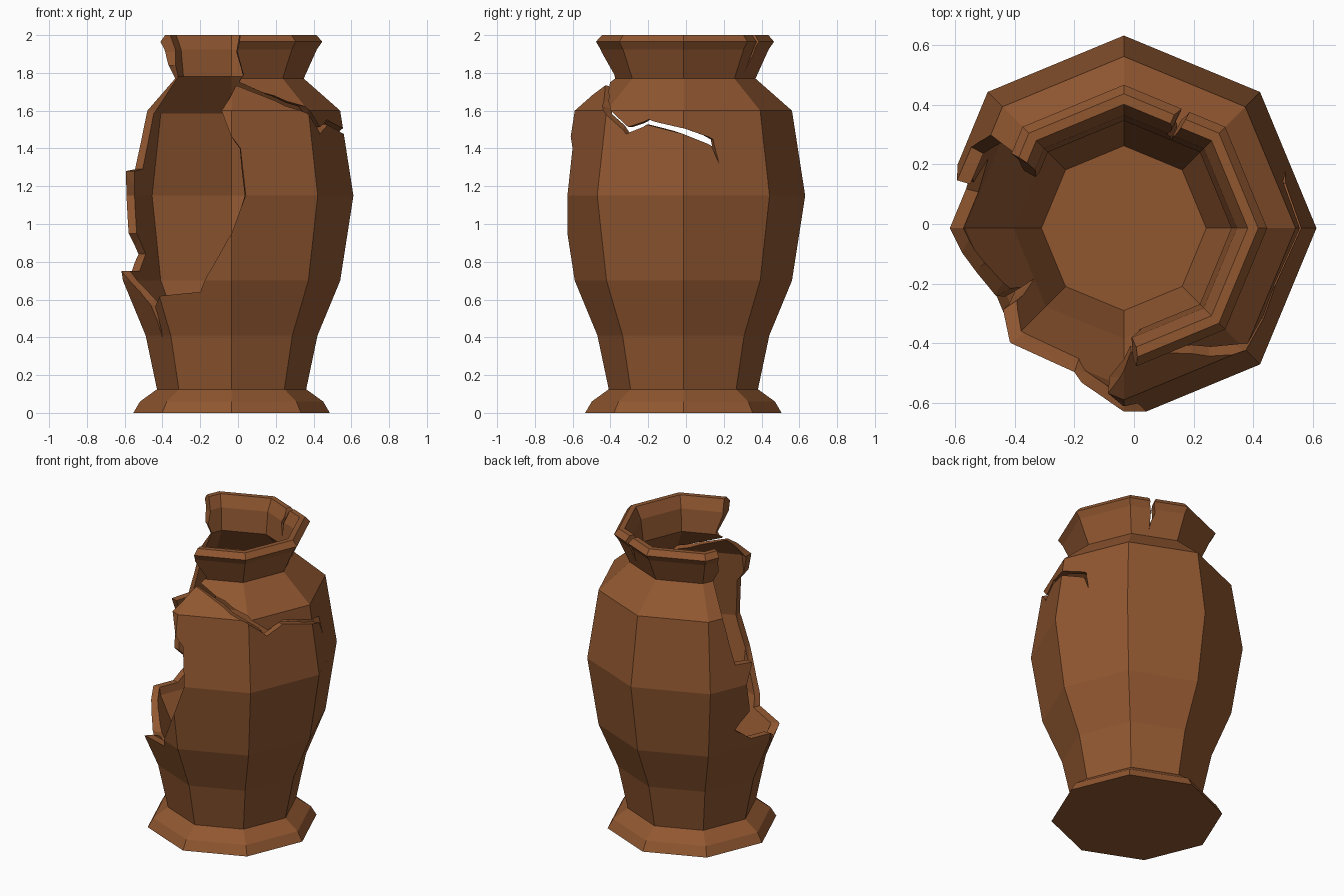
import bpy, bmesh, math
from mathutils import Vector
from mathutils.geometry import tessellate_polygon

if "Cube" in bpy.data.objects:
    bpy.data.objects.remove(bpy.data.objects["Cube"])

SIDES = 8
CENTRE = Vector((-0.034, -0.014, 0))

clay = bpy.data.materials.new("brown_clay")
clay.diffuse_color = (0.28, 0.095, 0.03, 1)
clay.use_nodes = True
clay.node_tree.nodes["Principled BSDF"].inputs["Base Color"].default_value = clay.diffuse_color


def polar(r, deg, z):
    a = math.radians(deg)
    return Vector((r * math.cos(a), r * math.sin(a), z)) + CENTRE


def make_object(name, bm):
    bmesh.ops.recalc_face_normals(bm, faces=bm.faces[:])
    me = bpy.data.meshes.new(name)
    bm.to_mesh(me)
    bm.free()
    me.materials.append(clay)
    ob = bpy.data.objects.new(name, me)
    bpy.context.collection.objects.link(ob)
    return ob


def lathe(name, profile):
    """Closed eight-sided body: outside from foot to rim, then down inside."""
    bm = bmesh.new()
    rings = [[bm.verts.new(polar(r, i * 360 / SIDES, z)) for i in range(SIDES)]
             for r, z in profile]
    for a, b in zip(rings, rings[1:]):
        for i in range(SIDES):
            j = (i + 1) % SIDES
            bm.faces.new((a[i], a[j], b[j], b[i]))
    bm.faces.new(rings[0])
    bm.faces.new(rings[-1])
    return make_object(name, bm)


def radial_cutter(name, outline, radii):
    """Outline in (angle, height), pushed outwards from the vase axis."""
    bm = bmesh.new()
    rings = [[bm.verts.new(polar(r, t, z)) for t, z in outline] for r in radii]
    n = len(outline)
    for a, b in zip(rings, rings[1:]):
        for i in range(n):
            j = (i + 1) % n
            bm.faces.new((a[i], a[j], b[j], b[i]))
    flat = [Vector((t / 60, z, 0)) for t, z in outline]
    for tri in tessellate_polygon([flat]):
        for ring in (rings[0], rings[-1]):
            bm.faces.new([ring[k] for k in tri])
    bmesh.ops.triangulate(bm, faces=bm.faces[:])
    ob = make_object(name, bm)
    ob.hide_render = True
    return ob


# Vase body with wall thickness
vase = lathe("vase", [
    (0.52, 0), (0.485, 0.06), (0.395, 0.125), (0.455, 0.41), (0.575, 0.70),
    (0.645, 1.15), (0.575, 1.60), (0.382, 1.77), (0.452, 1.925), (0.48, 1.965),
    (0.45, 2.0), (0.415, 2.0), (0.378, 1.925), (0.36, 1.78), (0.53, 1.585),
    (0.595, 1.15), (0.53, 0.70), (0.37, 0.39), (0.276, 0.15)])

# Large broken opening, front left, running up through the rim
hole = [
    (276, 2.1), (276, 2.0), (274, 1.91), (280, 1.79), (273, 1.73), (264.5, 1.6),
    (269.5, 1.47), (274.6, 1.40), (277, 1.15), (270, 0.95), (260, 0.78),
    (251, 0.64), (226, 0.62), (214, 0.56), (213.5, 0.50), (209.5, 0.39),
    (210, 0.50), (208, 0.57), (195, 0.66), (180, 0.75), (166, 0.75), (153, 0.84),
    (163, 0.95), (159, 1.15), (164, 1.28), (152, 1.29), (149, 1.42), (145, 1.6),
    (146, 1.77), (150, 1.84), (147, 1.91), (146, 2.0), (145, 2.1),
    (180, 2.1), (210, 2.1), (245, 2.1)]

# Crack round the right shoulder: (angle, height, half width)
path = [(-88, 1.75, 0.012), (-60, 1.665, 0.014), (-45, 1.605, 0.018),
        (-32, 1.495, 0.018), (-20, 1.54, 0.014), (1, 1.49, 0.014),
        (16.5, 1.43, 0.018)]
crack = ([(t, z + w) for t, z, w in path] + [(19.5, 1.31)]
         + [(t - 1, z - w) for t, z, w in reversed(path)])

# Notch in the rim at the back
notch = [(60.5, 2.1), (60.5, 1.97), (62, 1.91), (61.5, 1.80), (65.5, 1.90),
         (64, 1.95), (66, 2.0), (66, 2.1)]

cutters = [radial_cutter("hole_cutter", hole, (0.1, 0.35, 0.5, 0.6, 0.7, 1.65)),
           radial_cutter("crack_cutter", crack, (0.15, 0.4, 0.6, 0.7, 1.6)),
           radial_cutter("notch_cutter", notch, (0.2, 0.6))]
for c in cutters:
    m = vase.modifiers.new(c.name, 'BOOLEAN')
    m.operation = 'DIFFERENCE'
    m.solver = 'EXACT'
    m.use_self = True
    m.object = c

# Bake the breaks and drop the cutters
bpy.context.view_layer.update()
deps = bpy.context.evaluated_depsgraph_get()
mesh = bpy.data.meshes.new_from_object(vase.evaluated_get(deps))
vase.modifiers.clear()
vase.data = mesh
mesh.materials.clear()
mesh.materials.append(clay)
for p in mesh.polygons:
    p.material_index = 0
for c in cutters:
    bpy.data.objects.remove(c)
